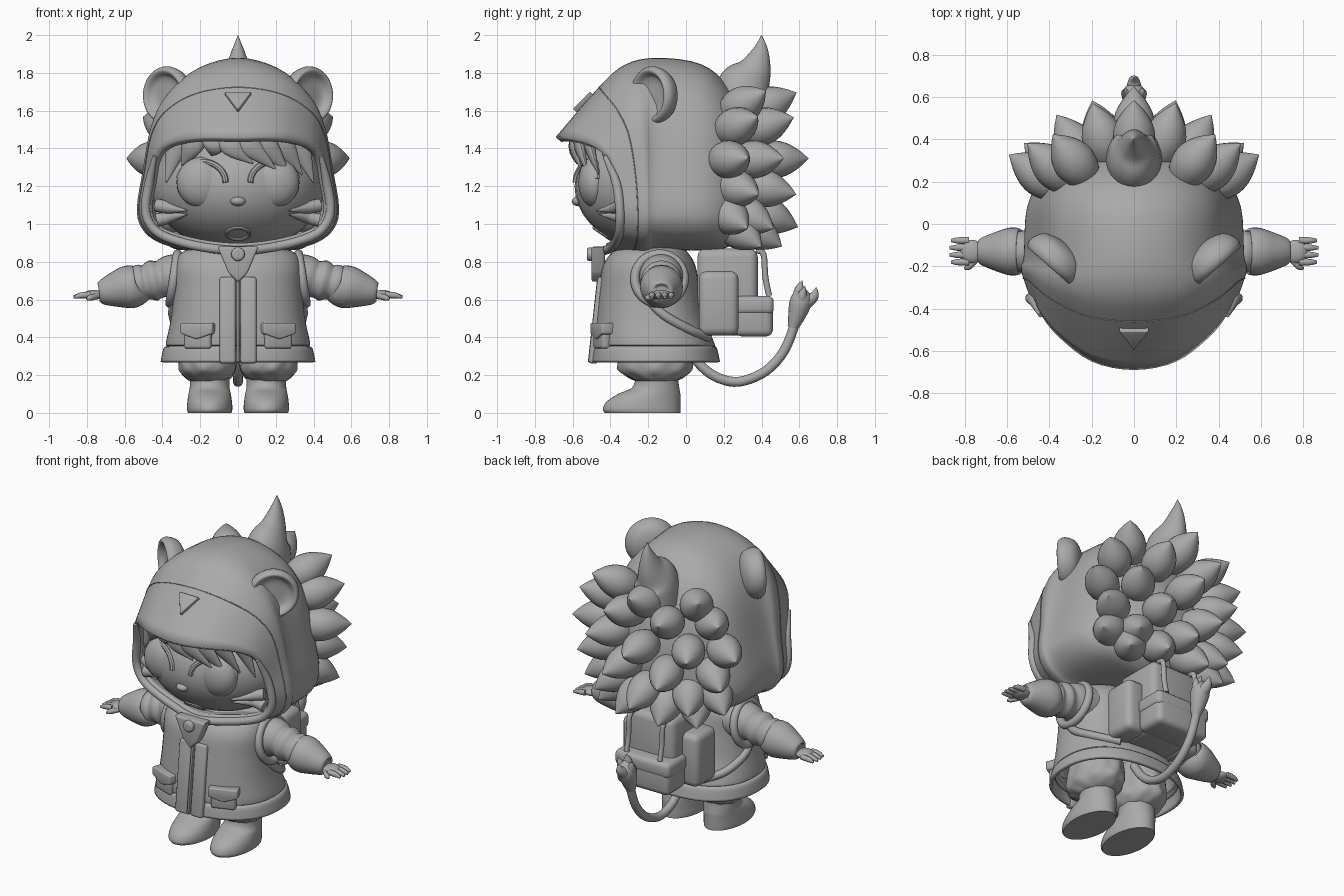
import bpy, bmesh, math
from mathutils import Vector, Matrix, Euler

cube = bpy.data.objects.get("Cube")
if cube:
    bpy.data.objects.remove(cube, do_unlink=True)

grey = bpy.data.materials.new("plain_grey")
grey.use_nodes = True
grey.diffuse_color = (0.4, 0.4, 0.4, 1)
grey.node_tree.nodes["Principled BSDF"].inputs["Base Color"].default_value = grey.diffuse_color


# ---- helpers ----
def finish(name, bm, mirror=False, thick=0, angle=40):
    bmesh.ops.recalc_face_normals(bm, faces=bm.faces)
    mesh = bpy.data.meshes.new(name)
    bm.to_mesh(mesh)
    bm.free()
    ob = bpy.data.objects.new(name, mesh)
    bpy.context.collection.objects.link(ob)
    mesh.materials.append(grey)
    bpy.ops.object.select_all(action='DESELECT')
    ob.select_set(True)
    bpy.context.view_layer.objects.active = ob
    bpy.ops.object.shade_smooth_by_angle(angle=math.radians(angle))
    if thick:
        mod = ob.modifiers.new("Thickness", 'SOLIDIFY')
        mod.thickness, mod.offset = thick, -1
    if mirror:
        ob.modifiers.new("Mirror", 'MIRROR').use_clip = False
    return ob


def spline(pts, n=4, closed=False):
    """Catmull-Rom curve through the points."""
    pts, out = [Vector(p) for p in pts], []
    k = len(pts)
    get = (lambda i: pts[i % k]) if closed else (lambda i: pts[max(0, min(k - 1, i))])
    for i in range(k if closed else k - 1):
        a, b, c, d = (get(i + j) for j in (-1, 0, 1, 2))
        for s in range(n):
            t = s / n
            out.append(b + (c - a) * t / 2 + (2 * a - 5 * b + 4 * c - d) * t * t / 2
                       + (3 * b - a - 3 * c + d) * t ** 3 / 2)
    return out if closed else out + [pts[-1]]


def loft(name, rings, caps=(True, True), loop=False, **kw):
    bm = bmesh.new()
    vs = [[bm.verts.new(p) for p in ring] for ring in rings]
    n = len(vs[0])
    for a, b in zip(vs, vs[1:] + ([vs[0]] if loop else [])):
        for i in range(n):
            bm.faces.new((a[i], a[(i + 1) % n], b[(i + 1) % n], b[i]))
    for ring, cap in zip((vs[0], vs[-1]), caps):
        if cap and not loop:
            bm.faces.new(ring)
    return finish(name, bm, **kw)


def smooth_loft(name, rings, n=4, **kw):
    cols = [spline(col, n) for col in zip(*rings)]
    return loft(name, list(zip(*cols)), **kw)


def tube(name, path, ref=(0, 1, 0), closed=False, flat=1, sides=16, **kw):
    """Round sweep along points (x, y, z, radius)."""
    pts, rings, ref = spline(path, 5, closed), [], Vector(ref)
    k = len(pts)
    for i, p in enumerate(pts):
        nxt = pts[(i + 1) % k] if closed else pts[min(i + 1, k - 1)]
        prv = pts[i - 1] if closed or i else p
        t = (nxt.xyz - prv.xyz).normalized()
        u = t.cross(ref).normalized()
        w = t.cross(u) * flat
        ang = [math.tau * j / sides for j in range(sides)]
        rings.append([p.xyz + (u * math.cos(a) + w * math.sin(a)) * p.w for a in ang])
    return loft(name, rings, loop=closed, **kw)


def lathe(name, profile, origin, axis, n=3, sides=24, **kw):
    """Turn (radius, height) points about an axis."""
    q = Vector(axis).to_track_quat('Z', 'Y')
    rings = []
    for r, h in spline(profile, n):
        ang = [math.tau * j / sides for j in range(sides)]
        r = max(r, 0.001)
        rings.append([Vector(origin) + q @ Vector((r * math.cos(a), r * math.sin(a), h)) for a in ang])
    return loft(name, rings, **kw)


def oval(z, rx, front, back, cx=0, power=2, ripple=0, sides=48):
    ring = []
    for j in range(sides):
        a = math.tau * j / sides
        c, s = math.cos(a), math.sin(a)
        k = (abs(c) ** power + abs(s) ** power) ** (-1 / power)
        k *= 1 + ripple * math.sin(9 * a + z * 60)
        ring.append(Vector((cx + rx * c * k, (front + back) / 2 + (back - front) / 2 * s * k, z)))
    return ring


def ball(name, loc, size, **kw):
    bm = bmesh.new()
    bmesh.ops.create_uvsphere(bm, u_segments=32, v_segments=20, radius=1,
                              matrix=Matrix.LocRotScale(Vector(loc), None, Vector(size)))
    return finish(name, bm, **kw)


def bevelled(name, bm, loc, rot, bevel, **kw):
    bmesh.ops.bevel(bm, geom=bm.edges[:], offset=bevel, segments=3, profile=0.5, affect='EDGES')
    bm.transform(Matrix.LocRotScale(Vector(loc), Euler(rot), None))
    return finish(name, bm, **kw)


def box(name, loc, size, rot=(0, 0, 0), bevel=0.015, **kw):
    bm = bmesh.new()
    bmesh.ops.create_cube(bm, size=1, matrix=Matrix.Diagonal((*size, 1)))
    return bevelled(name, bm, loc, rot, bevel, **kw)


def prism(name, outline, depth, loc, rot=(0, 0, 0), bevel=0.008, **kw):
    """Plate with an (x, z) outline, facing the front."""
    bm = bmesh.new()
    face = bm.faces.new([bm.verts.new((x, -depth / 2, z)) for x, z in outline])
    ext = bmesh.ops.extrude_face_region(bm, geom=[face])["geom"]
    bmesh.ops.translate(bm, vec=(0, depth, 0), verts=[v for v in ext if isinstance(v, bmesh.types.BMVert)])
    return bevelled(name, bm, loc, rot, bevel, **kw)


def face_y(x, z):
    return -0.15 - 0.44 * math.sqrt(max(0.05, 1 - (x / 0.46) ** 2 - ((z - 1.2) / 0.34) ** 2))


# ---- hood: swept from the face opening to the back of the head ----
def full(half):
    half = [Vector(p) for p in half]
    return half + [Vector((-p.x, p.y, p.z)) for p in half[-2:0:-1]]


def between(ring_a, ring_b, bulge):
    mids = [((a + b) / 2, (a - b).length * bulge) for a, b in zip(ring_a, ring_b)]
    return [m + (m - Vector((0, -.1, 1.25))).normalized() * d for m, d in mids]


rim = full([(0, -.69, 1.46), (.2, -.65, 1.46), (.36, -.53, 1.43), (.44, -.43, 1.36), (.47, -.37, 1.22),
            (.49, -.35, 1.08), (.46, -.35, .99), (.38, -.36, .93), (.2, -.39, .88), (0, -.43, .86)])
crown = full([(x, -.15, z) for x, z in ((0, 1.88), (.2, 1.83), (.34, 1.71), (.42, 1.55), (.48, 1.3),
                                        (.52, 1.1), (.5, .99), (.4, .91), (.2, .87), (0, .86))])
brow = between(rim, crown, .1)
stations = [rim, brow, between(brow, crown, .13), crown]
for y, sx, top, low in ((.08, .97, .95, 1), (.22, .82, .78, .95), (.32, .56, .5, .65), (.38, .25, .22, .3), (.39, .01, .01, .01)):
    stations.append([Vector((p.x * sx, y, 1.2 + (p.z - 1.2) * (top if p.z > 1.2 else low))) for p in crown])
stations = [spline(s, 4, True) for s in stations]
smooth_loft("hood", stations, caps=(False, True), thick=0.04)
tube("hood_rim", [(*p, .024 if p.z < 1.36 else .012) for p in rim[3:16]])
tube("hood_seam", [(*p, .003) for p in stations[1]], closed=True, sides=8)
prism("brim_triangle", [(-.07, .06), (.07, .06), (0, -.07)], .03, (0, -.54, 1.648), (-.78, 0, 0), .005)
lathe("ear", [(0, 0), (.09, 0), (.12, .03), (.14, .035), (.155, 0), (.13, -.06), (.07, -.09), (0, -.1)],
      (.375, -.175, 1.68), (.66, -.75, 0), sides=40, mirror=True)

# ---- back quills ----
quill = [(0, -.1), (.07, -.05), (.1, .04), (.087, .12), (.045, .19), (0, .24)]
rows = ((1.6, (.25,)), (1.6, (0,)), (1.5, (.13, .33)), (1.34, (0, .24, .39)),
        (1.2, (.13, .34)), (1.07, (0, .22, .33)), (1, (.1, .23)))
for z, xs in rows:
    for x in xs:
        y = .1 + .31 * math.sqrt(max(.02, 1 - (x / .5) ** 2 - ((z - 1.33) / .52) ** 2)) - .25 * x
        lathe("quill", quill, (x, y, z), (x * .85, y + .02, (z - 1.32) * .6), mirror=x > 0)
tube("top_horn", [(0, .3, 1.58, .17), (0, .31, 1.72, .15), (0, .365, 1.82, .09),
                  (0, .395, 1.92, .042), (0, .4, 2, .001)], ref=(1, 0, 0), flat=.78, sides=24)

# ---- face and hair ----
ball("head", (0, -.15, 1.2), (.46, .44, .34))
ball("eye", (.19, face_y(.19, 1.22) + .065, 1.22), (.135, .085, .135), mirror=True)
lash = []
for d in range(10, 181, 17):
    x, z = .19 + .125 * math.cos(math.radians(d)), 1.22 + .11 * math.sin(math.radians(d))
    lash.append((x, face_y(x, z), z, .016))
tube("eyelash", lash, sides=8, mirror=True)
ball("nose", (0, -.57, 1.12), (.04, .035, .025))
lips = [(.06 * math.cos(a), .03 * math.sin(a)) for a in (math.tau * i / 12 for i in range(12))]
tube("mouth", [(x, face_y(x, .95 + z), .95 + z, .01) for x, z in lips], closed=True, sides=8)
for x0, x1, z1 in ((-.3, -.38, 1.22), (-.22, -.3, 1.31), (-.12, -.14, 1.36), (-.08, .08, 1.32),
                   (0, .2, 1.29), (.1, .27, 1.27), (.2, .34, 1.26), (.29, .4, 1.22)):
    xm = (x0 * 2 + x1) / 3
    tube("fringe_strand", [(x0, face_y(x0, 1.42) - .08, 1.49, .065), (xm, face_y(xm, 1.38) - .07, 1.41, .06),
                           (x1, face_y(x1, z1) - .025, z1, .003)], flat=.5)
for z0, z1 in ((1.1, 1.07), (1.02, 1.05)):
    tube("cheek_tuft", [(.43, -.34, z0, .035), (.36, face_y(.36, z1) - .01, (z0 + z1) / 2, .03),
                        (.27, face_y(.27, z1) - .01, z1, .002)], mirror=True)

# ---- jacket ----
cut = ((.27, .41, -.5, .18), (.34, .395, -.49, .165), (.355, .375, -.475, .15), (.37, .382, -.485, .15),
       (.5, .355, -.475, .1), (.65, .34, -.46, .07), (.78, .335, -.44, .05), (.86, .28, -.38, 0), (.9, .1, -.3, -.05))
smooth_loft("jacket", [oval(*c, power=2.3) for c in cut], caps=(False, True), thick=.02)
box("front_placket", (.055, -.468, .49), (.085, .05, .46), (-.11, 0, 0), mirror=True)
box("zipper", (0, -.47, .49), (.014, .05, .45), (-.11, 0, 0), bevel=.004)
box("pocket", (.21, -.445, .4), (.15, .05, .12), (0, 0, .35), mirror=True)
prism("pocket_flap", [(-.09, .035), (.09, .035), (.09, -.02), (0, -.05), (-.09, -.02)], .07,
      (.21, -.445, .44), (0, 0, .35), mirror=True)
prism("collar_tab", [(-.11, .09), (.11, .09), (.05, -.05), (0, -.1), (-.05, -.05)], .07, (0, -.465, .79), bevel=.012)
lathe("collar_button", [(0, .02), (.03, .018), (.036, 0), (.036, -.02)], (0, -.505, .84), (0, -1, 0))
ring = [math.tau * i / 16 for i in range(16)]
tube("vest_armhole", [(.34 - .02 * math.sin(a), -.14 + .13 * math.cos(a), .71 + .13 * math.sin(a), .025) for a in ring],
     ref=(1, 0, 0), closed=True, mirror=True)

# ---- arms and hands ----
def along_arm(points):
    return [(x, -.13, z, r) for x, z, r in points]


tube("sleeve", along_arm([(.25, .73, .12), (.36, .72, .115), (.41, .708, .098), (.45, .7, .108), (.49, .69, .092),
                          (.52, .685, .1), (.57, .675, .085)]), sides=28, mirror=True)
tube("cuff", along_arm([(.53, .675, .08), (.54, .67, .108), (.59, .665, .112), (.66, .65, .09),
                        (.725, .635, .062), (.735, .633, .04)]), sides=28, mirror=True)
ball("palm", (.765, -.13, .625), (.055, .055, .026), mirror=True)
for i in range(4):
    y = -.18 + i * .034
    tube("finger", [(.78, y, .625, .017), (.83, y, .622, .016), (.875 - abs(i - 1.5) * .008, y, .612, .008)],
         sides=10, mirror=True)
tube("thumb", [(.74, -.16, .62, .016), (.78, -.2, .61, .016), (.8, -.21, .6, .007)], ref=(0, 0, 1), sides=10, mirror=True)

# ---- legs ----
puff = ((.17, .1, -.27, -.05), (.19, .125, -.31, -.01), (.23, .15, -.36, .03), (.3, .15, -.36, .03), (.45, .13, -.33, .02))
smooth_loft("trouser_leg", [oval(*c, cx=.16, ripple=.035) for c in puff], mirror=True)
shoe = ((0, .115, -.43, -.03), (.02, .12, -.44, -.03), (.06, .118, -.42, -.03), (.1, .112, -.36, -.03),
        (.13, .106, -.29, -.035), (.17, .105, -.27, -.04), (.2, .108, -.275, -.035))
smooth_loft("boot", [oval(*c, cx=.15) for c in shoe], mirror=True)

# ---- backpack ----
box("pack_body", (0, .22, .64), (.34, .32, .46), bevel=.045)
box("pack_pocket", (0, .36, .51), (.38, .2, .21), bevel=.035)
box("pack_pocket_flap", (0, .362, .57), (.395, .205, .1), bevel=.03)
box("pack_side_pocket", (.2, .173, .58), (.15, .21, .34), bevel=.04, mirror=True)
tube("pack_strap", [(.12, .37, .86, .016), (.12, .41, .84, .016), (.12, .42, .72, .016), (.12, .44, .62, .016)],
     ref=(1, 0, 0), sides=10, mirror=True)
tube("shoulder_strap", [(.2, .12, .4, .025), (.3, .02, .44, .025), (.345, -.12, .52, .025), (.33, -.22, .62, .02)],
     ref=(0, 0, 1), sides=10, mirror=True)

# ---- tail ----
tube("tail", [(0, y, z, .026) for y, z in ((0, .36), (.07, .26), (.16, .19), (.28, .165), (.42, .22), (.52, .33), (.58, .48))],
     ref=(1, 0, 0))
tube("tail_tuft", [(0, .565, .45, .028), (0, .585, .51, .045), (0, .605, .58, .058), (0, .62, .63, .045), (0, .63, .66, .003)],
     ref=(1, 0, 0))
for x, y, z in ((0, .69, .665), (0, .615, .7), (.05, .63, .67), (-.05, .63, .67)):
    tube("tuft_tip", [(0, .605, .57, .045), (x * .7, y - .015, z - .05, .028), (x, y, z, .002)], ref=(1, .01, 0), sides=12)
